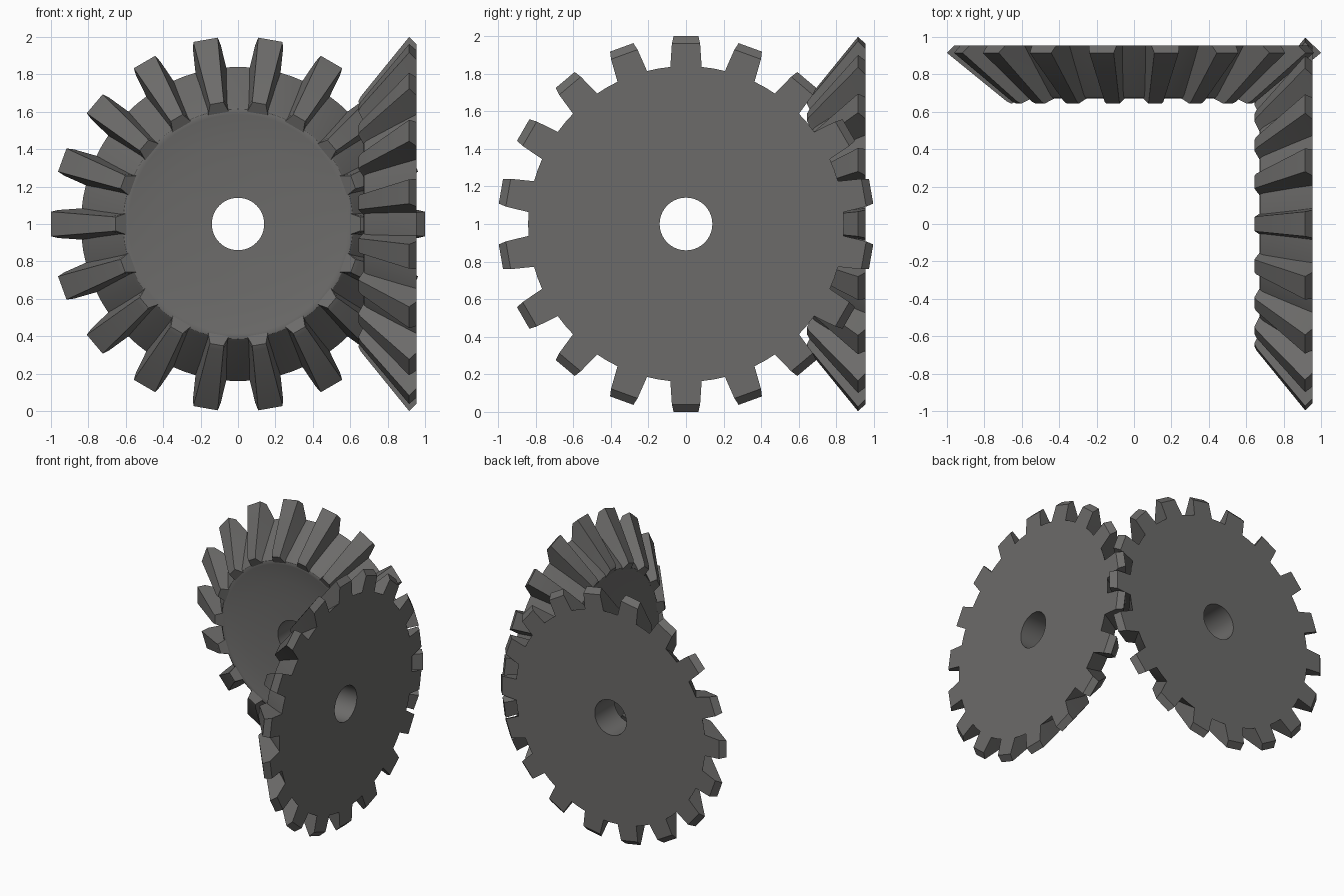
import bpy, bmesh, math
from mathutils import Matrix, Vector

cube = bpy.data.objects.get("Cube")
if cube:
    bpy.data.objects.remove(cube, do_unlink=True)

steel = bpy.data.materials.new("dark_grey_steel")
steel.use_nodes = True
GREY = (0.15, 0.147, 0.143, 1)
steel.diffuse_color = GREY
steel.node_tree.nodes["Principled BSDF"].inputs["Base Color"].default_value = GREY

TEETH = 18
SEGMENTS = 72
# blank outline as (radius, axial position): bore, back, root cone, rim, dish
BLANK = [(0.14, 0.955), (0.84, 0.955), (0.63, 0.69), (0.615, 0.675),
         (0.6, 0.672), (0.585, 0.675), (0.45, 0.69), (0.3, 0.7), (0.14, 0.705)]
# tooth stations as (radius, axial position, half width)
TOOTH = [(0.80, 0.955, 0.086), (0.96, 0.955, 0.075), (1.0, 0.915, 0.066),
         (0.68, 0.655, 0.04), (0.655, 0.643, 0.036), (0.60, 0.672, 0.056),
         (0.60, 0.72, 0.062)]


def add_blank(bm):
    rings = []
    for r, z in BLANK:
        rings.append([bm.verts.new((r * math.cos(a), r * math.sin(a), z))
                      for a in (math.tau * i / SEGMENTS for i in range(SEGMENTS))])
    for a, b in zip(rings, rings[1:] + rings[:1]):
        for i in range(SEGMENTS):
            j = (i + 1) % SEGMENTS
            bm.faces.new((a[i], a[j], b[j], b[i]))


def add_tooth(bm, angle):
    turn = Matrix.Rotation(angle, 3, 'Z')
    sides = [[bm.verts.new(turn @ Vector((r, s * w, z))) for r, z, w in TOOTH]
             for s in (-1, 1)]
    n = len(TOOTH)
    # flanks as strips from root to tip
    for side in sides:
        for ids in ((0, 1, 2), (0, 2, 3, 6), (3, 4, 5, 6)):
            bm.faces.new([side[i] for i in ids])
    for i in range(n):
        j = (i + 1) % n
        bm.faces.new((sides[0][i], sides[0][j], sides[1][j], sides[1][i]))


def make_gear(name, rotation):
    bm = bmesh.new()
    add_blank(bm)
    for k in range(TEETH):
        add_tooth(bm, math.tau * k / TEETH)
    bmesh.ops.recalc_face_normals(bm, faces=bm.faces)
    bm.transform(Matrix.Translation((0, 0, 1)) @ rotation)
    mesh = bpy.data.meshes.new(name)
    bm.to_mesh(mesh)
    bm.free()
    mesh.materials.append(steel)
    gear = bpy.data.objects.new(name, mesh)
    bpy.context.collection.objects.link(gear)
    bpy.ops.object.select_all(action='DESELECT')
    gear.select_set(True)
    bpy.context.view_layer.objects.active = gear
    bpy.ops.object.shade_smooth_by_angle(angle=math.radians(30))


# two meshing gears with axes at right angles
make_gear("rear_bevel_gear", Matrix.Rotation(-math.pi / 2, 4, 'X'))
make_gear("side_bevel_gear", Matrix.Rotation(math.pi / 2, 4, 'Y'))
